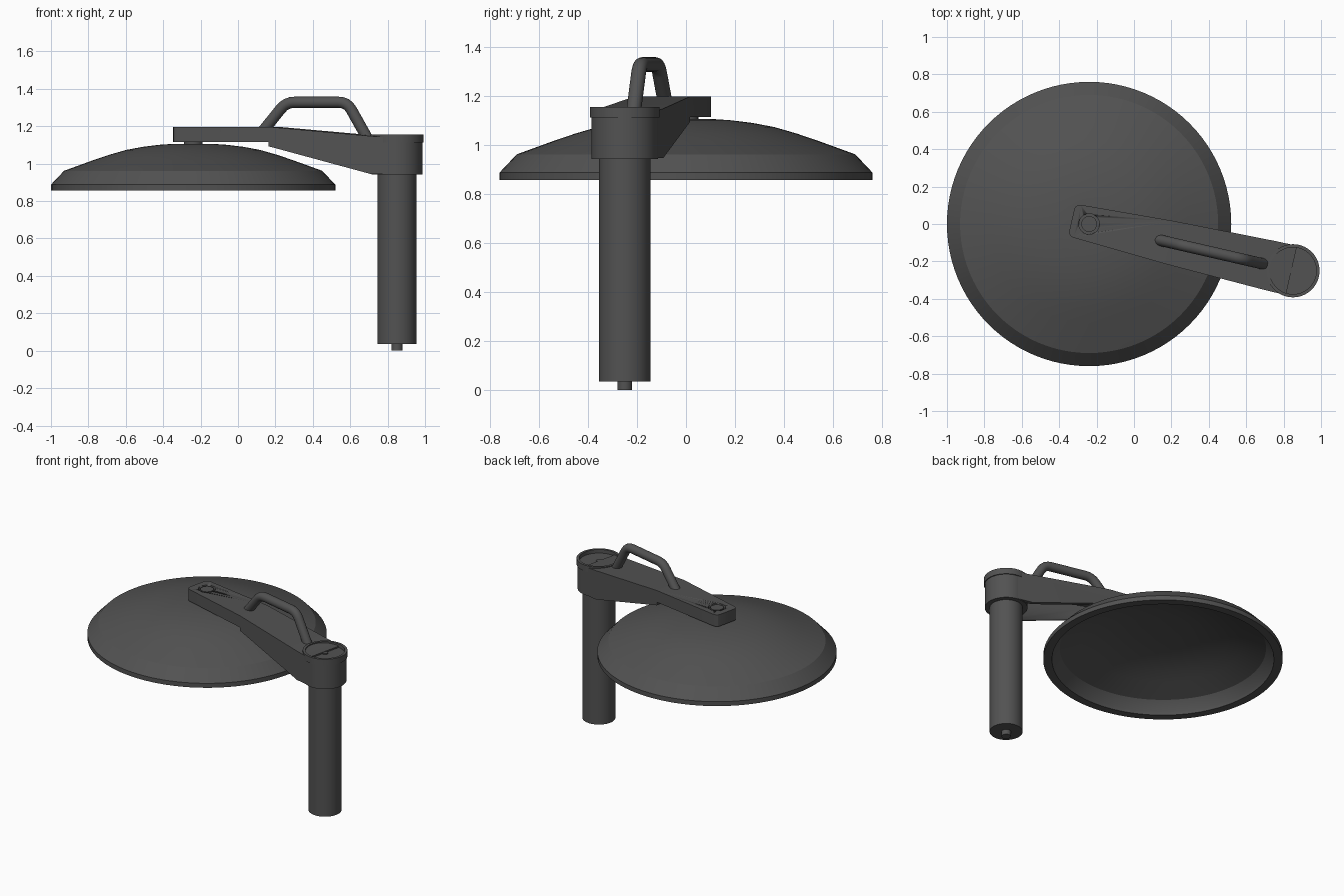
import bpy, bmesh, math
from mathutils import Vector, Matrix

if "Cube" in bpy.data.objects:
    bpy.data.objects.remove(bpy.data.objects["Cube"])

grey = bpy.data.materials.new("dark_grey")
grey.diffuse_color = (0.085, 0.085, 0.085, 1)
grey.use_nodes = True
grey.node_tree.nodes["Principled BSDF"].inputs["Base Color"].default_value = grey.diffuse_color

PIVOT = (-0.24, 0.0)           # dish axis
POST = (0.85, -0.25)           # post axis
ANGLE = math.atan2(POST[1] - PIVOT[1], POST[0] - PIVOT[0])


def finish(bm, name, loc=(0, 0), rot=0.0, smooth=True):
    bmesh.ops.remove_doubles(bm, verts=bm.verts, dist=1e-5)
    bmesh.ops.recalc_face_normals(bm, faces=bm.faces)
    me = bpy.data.meshes.new(name)
    bm.to_mesh(me)
    bm.free()
    me.materials.append(grey)
    ob = bpy.data.objects.new(name, me)
    bpy.context.collection.objects.link(ob)
    ob.location = (loc[0], loc[1], 0)
    ob.rotation_euler.z = rot
    if smooth:
        bpy.ops.object.select_all(action='DESELECT')
        ob.select_set(True)
        bpy.context.view_layer.objects.active = ob
        bpy.ops.object.shade_smooth_by_angle(angle=math.radians(25))
    return ob


def lathe(name, profile, loc, steps=64):
    """Spin an (r, z) profile about the vertical axis."""
    bm = bmesh.new()
    vs = [bm.verts.new((r, 0, z)) for r, z in profile]
    es = [bm.edges.new(p) for p in zip(vs, vs[1:])]
    bmesh.ops.spin(bm, geom=vs + es, cent=(0, 0, 0), axis=(0, 0, 1),
                   angle=2 * math.pi, steps=steps, use_duplicate=False)
    return finish(bm, name, loc)


def loft(name, sections):
    """Box sections (s, half width, bottom, top) joined along the arm."""
    bm = bmesh.new()
    rings = [[bm.verts.new(p) for p in ((s, -w, b), (s, w, b), (s, w, t), (s, -w, t))]
             for s, w, b, t in sections]
    for a, c in zip(rings, rings[1:]):
        for i in range(4):
            j = (i + 1) % 4
            bm.faces.new((a[i], a[j], c[j], c[i]))
    bm.faces.new(rings[0])
    bm.faces.new(rings[-1])
    return finish(bm, name, PIVOT, ANGLE)


def cut(target, cutter):
    mod = target.modifiers.new("cut", 'BOOLEAN')
    mod.object = cutter
    mod.operation = 'DIFFERENCE'
    mod.solver = 'EXACT'
    bpy.context.view_layer.objects.active = target
    bpy.ops.object.modifier_apply(modifier=mod.name)
    bpy.data.objects.remove(cutter)


# hollow dish
lathe("dish", [(0, 1.105), (0.12, 1.105), (0.18, 1.101), (0.27, 1.09), (0.36, 1.073),
               (0.45, 1.047), (0.53, 1.02), (0.69, 0.962), (0.76, 0.888), (0.76, 0.857),
               (0.705, 0.857), (0.70, 0.88), (0.655, 0.94), (0.52, 0.995), (0.44, 1.025),
               (0.35, 1.05), (0.26, 1.067), (0.16, 1.078), (0, 1.08)], PIVOT, 96)

# post with bottom pin
lathe("post", [(0, 0.035), (0.105, 0.035), (0.105, 0.96), (0, 0.96)], POST)
lathe("post_pin", [(0, 0), (0.03, 0), (0.03, 0.06), (0, 0.06)], POST, 32)

# hub with recessed cap
lathe("hub", [(0, 0.943), (0.136, 0.943), (0.136, 1.112), (0.142, 1.112), (0.142, 1.155),
              (0.125, 1.155), (0.125, 1.13), (0, 1.13)], POST)
lathe("hub_pin", [(0.018, 1.12), (0.018, 1.138), (0, 1.138)], POST, 24)

# tapered arm, hollow underneath at the hub end
arm = loft("arm", [(-0.095, 0.062, 1.115, 1.197), (-0.091, 0.075, 1.115, 1.197),
                   (-0.081, 0.085, 1.115, 1.197), (-0.066, 0.09, 1.115, 1.197),
                   (0.44, 0.117, 1.115, 1.197), (0.4405, 0.117, 1.093, 1.197),
                   (1.0, 0.134, 0.946, 1.148), (1.11, 0.135, 0.946, 1.14)])
cut(arm, loft("arm_hollow", [(0.465, 0.092, 0.8, 1.165), (1.05, 0.11, 0.8, 1.115)]))
cut(arm, lathe("bearing_hole", [(0, 1.175), (0.055, 1.175), (0.055, 1.3), (0, 1.3)], PIVOT, 48))

# bearing joining dish and arm
lathe("bearing_pin", [(0, 1.09), (0.05, 1.09), (0.05, 1.13), (0.042, 1.13),
                      (0.042, 1.195), (0, 1.195)], PIVOT, 48)

# bent tube handle on the arm axis, with rounded bends
pts = [Vector(p) for p in ((0.375, 0, 1.165), (0.51, 0, 1.328), (0.845, 0, 1.328), (0.965, 0, 1.12))]
path = [pts[0]]
for a, b, c in zip(pts, pts[1:], pts[2:]):
    p, q = b + (a - b).normalized() * 0.045, b + (c - b).normalized() * 0.045
    path += [p.lerp(b, t).lerp(b.lerp(q, t), t) for t in (0, 0.25, 0.5, 0.75, 1)]
path.append(pts[-1])
bm = bmesh.new()
rings = []
for i, p in enumerate(path):
    d = (path[min(i + 1, len(path) - 1)] - path[max(i - 1, 0)]).normalized()
    up = Vector((-d.z, 0, d.x))
    rings.append([bm.verts.new(p + 0.03 * (math.cos(a) * up + Vector((0, math.sin(a), 0))))
                  for a in (2 * math.pi * k / 24 for k in range(24))])
for a, c in zip(rings, rings[1:]):
    for i in range(24):
        bm.faces.new((a[i], a[i - 1], c[i - 1], c[i]))
bm.faces.new(rings[0])
bm.faces.new(rings[-1])
finish(bm, "handle", PIVOT, ANGLE)
